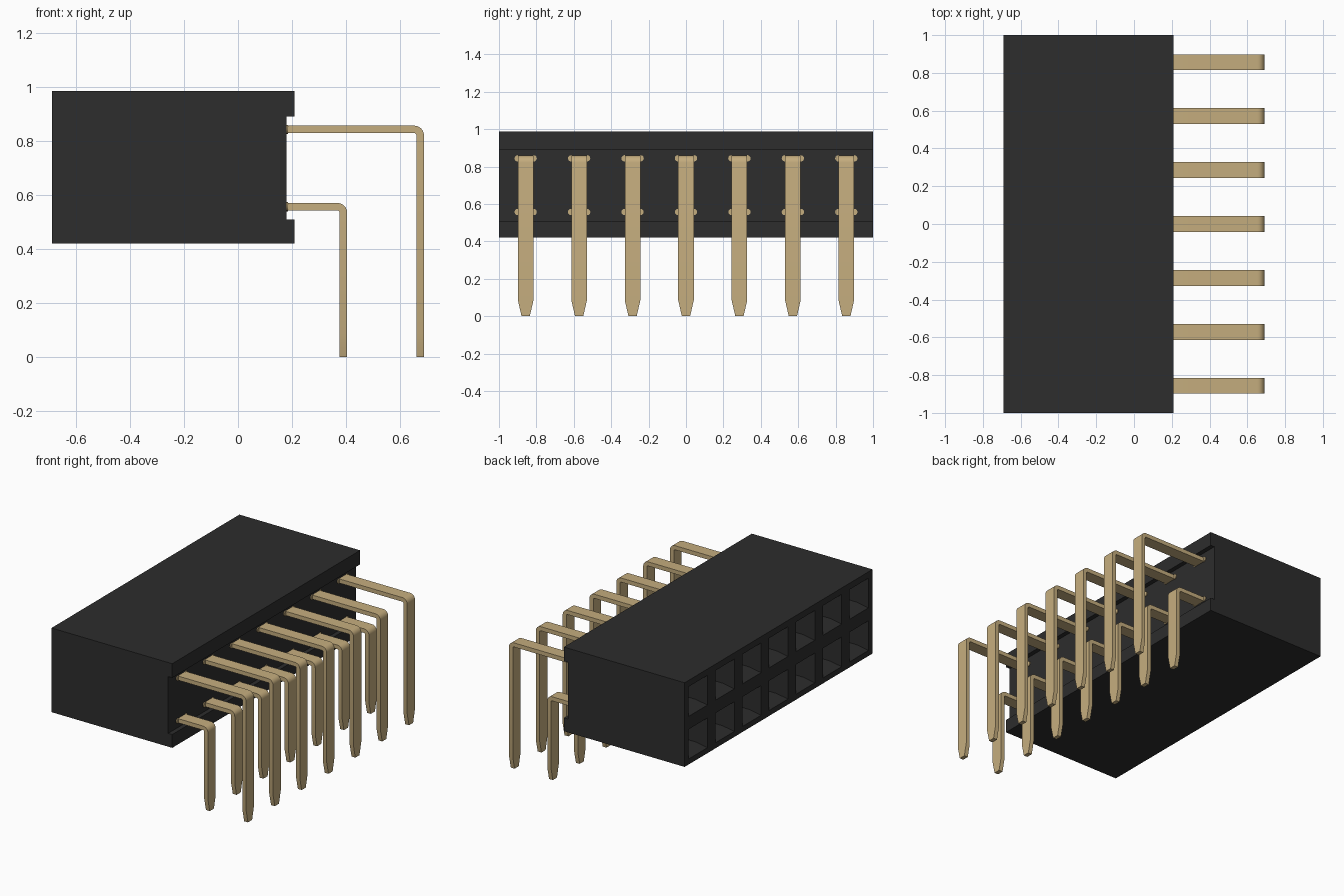
import bpy, bmesh, math
from mathutils import Vector

cube = bpy.data.objects.get("Cube")
if cube:
    bpy.data.objects.remove(cube, do_unlink=True)


def material(name, rgb):
    m = bpy.data.materials.new(name)
    m.use_nodes = True
    m.diffuse_color = (*rgb, 1)
    bsdf = m.node_tree.nodes["Principled BSDF"]
    bsdf.inputs["Base Color"].default_value = (*rgb, 1)
    bsdf.inputs["Roughness"].default_value = 0.6
    return m


BLACK = material("black plastic", (0.026, 0.026, 0.026))
GOLD = material("gold metal", (0.56, 0.42, 0.21))

COLUMNS = [(i - 3) * 2 / 7 for i in range(7)]
ROWS = {"lower": (0.557, 0.405), "upper": (0.844, 0.69)}   # pin height, outer x
FRONT, BACK, INNER = -0.69, 0.21, 0.18
BOTTOM, TOP = 0.42, 0.987


def make_object(name, bm, mat):
    bmesh.ops.remove_doubles(bm, verts=bm.verts, dist=0.0002)
    bmesh.ops.recalc_face_normals(bm, faces=bm.faces)
    mesh = bpy.data.meshes.new(name)
    bm.to_mesh(mesh)
    bm.free()
    mesh.materials.append(mat)
    ob = bpy.data.objects.new(name, mesh)
    bpy.context.collection.objects.link(ob)
    return ob


def loft(bm, rings):
    """Skin a list of equal point rings and close both ends."""
    loops = [[bm.verts.new(p) for p in ring] for ring in rings]
    n = len(loops[0])
    for a, b in zip(loops, loops[1:]):
        for i in range(n):
            j = (i + 1) % n
            bm.faces.new((a[i], a[j], b[j], b[i]))
    bm.faces.new(loops[0])
    bm.faces.new(loops[-1])


def square(x, y, z, h, v=None):
    v = h if v is None else v
    return [(x, y - h, z - v), (x, y + h, z - v), (x, y + h, z + v), (x, y - h, z + v)]


# Housing: side profile with a shallow channel along the pin side
profile = [(FRONT, BOTTOM), (BACK, BOTTOM), (BACK, 0.51), (INNER, 0.51),
           (INNER, 0.892), (BACK, 0.892), (BACK, TOP), (FRONT, TOP)]
bm = bmesh.new()
loft(bm, [[(x, y, z) for x, z in profile] for y in (-1, 1)])
housing = make_object("housing", bm, BLACK)

# Funnel mouthed sockets cut into the mating face
bm = bmesh.new()
for z, _ in ROWS.values():
    for y in COLUMNS:
        loft(bm, [square(FRONT - 0.02, y, z, 0.1), square(FRONT, y, z, 0.1),
                  square(FRONT + 0.06, y, z, 0.065), square(0.1, y, z, 0.065)])
cutter = make_object("socket_cutter", bm, BLACK)
cutter.hide_render = True
cutter.hide_set(True)
cut = housing.modifiers.new("sockets", "BOOLEAN")
cut.object = cutter
cut.operation = "DIFFERENCE"
cut.solver = "EXACT"


def pin_mesh(z, outer, thick=0.028, half=0.0415, radius=0.036):
    """Flat strip with a rounded right-angle bend and a tapered tip."""
    bm = bmesh.new()
    top, cx, cz = z + thick / 2, outer - radius, z + thick / 2 - radius
    sections = [((INNER - 0.1, top), (INNER - 0.1, top - thick), half)]
    for k in range(7):
        a = math.radians(90 - 15 * k)
        d = Vector((math.cos(a), math.sin(a)))
        c = Vector((cx, cz))
        sections.append((c + d * radius, c + d * (radius - thick), half))
    for h, w in ((0.085, half), (0.0, 0.022)):
        sections.append(((outer, h), (outer - thick, h), w))
    loft(bm, [[(o[0], -w, o[1]), (o[0], w, o[1]), (i[0], w, i[1]), (i[0], -w, i[1])]
              for o, i, w in sections])
    # Rounded barbs where the pin leaves the housing
    for s in (-1, 1):
        ring = [(s * 0.043 + 0.017 * math.cos(t * math.pi / 6),
                 z + 0.017 * math.sin(t * math.pi / 6)) for t in range(12)]
        loft(bm, [[(x, y, h) for y, h in ring] for x in (INNER - 0.02, INNER + 0.006)])
    # Pair of spring blades inside the socket
    for s in (-1, 1):
        loft(bm, [square(x, 0, z + s * o, 0.03, 0.007)
                  for x, o in ((0.11, 0.02), (-0.3, 0.02), (-0.5, 0.012), (-0.58, 0.03))])
    return bm


# One mesh per row, shared by all columns
for row, (z, outer) in ROWS.items():
    first = make_object(f"{row}_pin_1", pin_mesh(z, outer), GOLD)
    for i, y in enumerate(COLUMNS):
        pin = first
        if i:
            pin = bpy.data.objects.new(f"{row}_pin_{i + 1}", first.data)
            bpy.context.collection.objects.link(pin)
        pin.location.y = y

for ob in bpy.context.collection.objects:
    ob.select_set(ob.name.startswith(("lower_pin", "upper_pin")))
bpy.context.view_layer.objects.active = first
bpy.ops.object.shade_smooth_by_angle(angle=math.radians(30))
